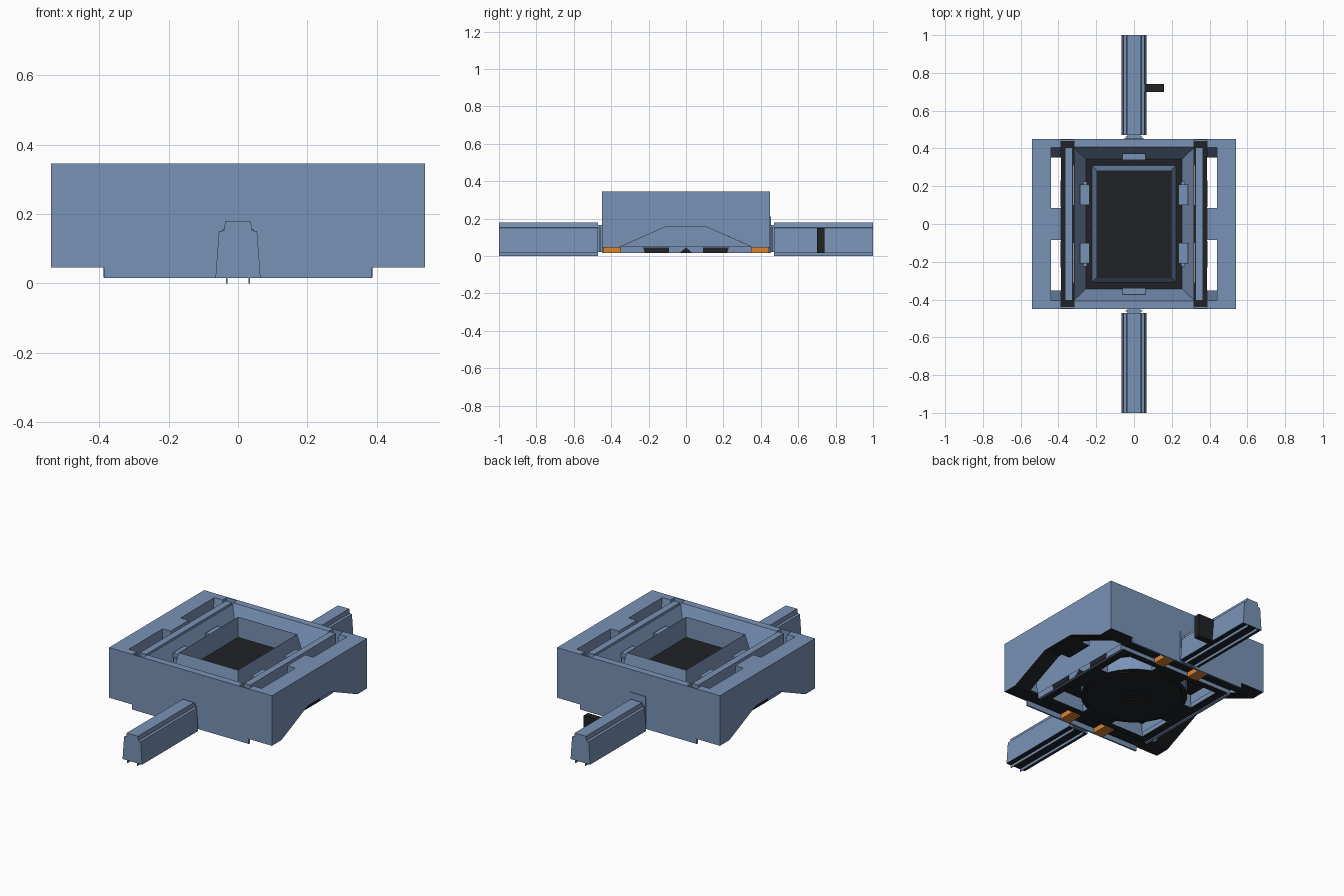
import bpy, bmesh, math

if "Cube" in bpy.data.objects:
    bpy.data.objects.remove(bpy.data.objects["Cube"])


def material(name, col):
    m = bpy.data.materials.new(name)
    m.diffuse_color = (*col, 1)
    m.use_nodes = True
    m.node_tree.nodes["Principled BSDF"].inputs["Base Color"].default_value = m.diffuse_color
    return m


BLUE = material("blue_grey", (0.19, 0.29, 0.47))
BLACK = material("black", (0.015, 0.016, 0.019))
ORANGE = material("orange", (0.7, 0.23, 0.03))


def loft(name, rings, mat=BLUE):
    """Closed solid through rings with equal point counts."""
    bm = bmesh.new()
    vs = [[bm.verts.new(p) for p in r] for r in rings]
    n = len(vs[0])
    for a, b in zip(vs, vs[1:]):
        for i in range(n):
            bm.faces.new((a[i], a[(i + 1) % n], b[(i + 1) % n], b[i]))
    bm.faces.new(vs[0][::-1])
    bm.faces.new(vs[-1])
    bmesh.ops.recalc_face_normals(bm, faces=bm.faces)
    me = bpy.data.meshes.new(name)
    bm.to_mesh(me)
    bm.free()
    ob = bpy.data.objects.new(name, me)
    me.materials.append(mat)
    bpy.context.collection.objects.link(ob)
    return ob


def rect(x, y, z):
    return [(x[0], y[0], z), (x[1], y[0], z), (x[1], y[1], z), (x[0], y[1], z)]


def box(name, x, y, z, mat=BLUE):
    return loft(name, [rect(x, y, z[0]), rect(x, y, z[1])], mat)


def frustum(name, x0, y0, z0, x1, y1, z1, mat=BLUE):
    return loft(name, [rect((-x0, x0), (-y0, y0), z0), rect((-x1, x1), (-y1, y1), z1)], mat)


def prism_x(name, pts, x, mat=BLUE):
    return loft(name, [[(a, *p) for p in pts] for a in x], mat)


def disc(name, r, z, n=32, mat=BLACK):
    c = [(r * math.cos(2 * math.pi * i / n), r * math.sin(2 * math.pi * i / n)) for i in range(n)]
    return loft(name, [[(*p, h) for p in c] for h in z], mat)


def span(s, a, b):
    return (min(s * a, s * b), max(s * a, s * b))


def cut(ob, *cutters):
    for c in cutters:
        m = ob.modifiers.new("cut", 'BOOLEAN')
        m.object, m.operation, m.solver = c, 'DIFFERENCE', 'EXACT'
        bpy.context.view_layer.objects.active = ob
        bpy.ops.object.modifier_apply(modifier=m.name)
        bpy.data.objects.remove(c)


def paint(ob, test, mat):
    ob.data.materials.append(mat)
    k = len(ob.data.materials) - 1
    for p in ob.data.polygons:
        if test(p):
            p.material_index = k


# Main housing: funnel opening, rail grooves, side slots and arched sides
body = box("housing", (-.54, .54), (-.45, .45), (.045, .345))
cut(body, frustum("funnel_cut", .255, .345, .2, .3235, .409, .35))
arch = [(-.36, .04), (-.36, .045), (-.11, .155), (.11, .155), (.36, .045), (.36, .04)]
for s in (-1, 1):
    cut(body, box("groove_cut", span(s, .318, .386), (-.444, .444), (.046, .4)))
    cut(body, prism_x("arch_cut", arch, span(s, .386, .6)))
    for t in (-1, 1):
        slot = [(t * .085, .03), (t * .35, .03), (t * .35, .045), (t * .405, .346),
                (t * .405, .4), (t * .085, .4)]
        cut(body, prism_x("slot_cut", slot, span(s, .3855, .44)))


def is_dark(p):
    c = p.center
    flat_floor = p.normal.z > .9 and c.z < .21
    return p.normal.z < -.3 or flat_floor


paint(body, is_dark, BLACK)

# Rails standing in the grooves
for s in (-1, 1):
    box("rail", span(s, .325, .365), (-.405, .405), (.046, .345))

# Central tray with sloped outer walls and black floor
tray = frustum("tray", .222, .31, .2, .196, .281, .342)
cut(tray, box("tray_cut", (-.195, .195), (-.28, .28), (.22, .4)))
paint(tray, lambda p: p.normal.z > .9 and p.center.z < .23, BLACK)

# Clips around the tray
for s in (-1, 1):
    for t in (-1, 1):
        box("clip", span(s, .235, .285), span(t, .1, .21), (.2, .29))
        box("clip_pin", span(s, .25, .27), span(t, .21, .225), (.2, .27))
    box("end_clip", (-.06, .06), span(s, .34, .372), (.2, .28))

# Base plate with corner openings around a central ring
base = box("base_plate", (-.386, .386), (-.35, .35), (.022, .05))
for s in (-1, 1):
    for t in (-1, 1):
        opening = box("opening", span(s, .1, .32), span(t, .1, .31), (0, .1))
        cut(opening, disc("opening_round", .29, (-.1, .2)))
        dup = opening.copy()
        dup.data = opening.data.copy()
        bpy.context.collection.objects.link(dup)
        cut(base, opening)
        cut(body, dup)
paint(base, lambda p: abs(p.normal.z) > .5, BLACK)
paint(body, lambda p: p.normal.z < -.3 or is_dark(p), BLACK)
ring = disc("base_ring", .265, (.015, .03))
cut(ring, disc("ring_cut", .07, (0, .1), 16))

for s in (-1, 1):
    # Lower skirt on all sides, with dark side vents
    box("end_skirt", (-.386, .386), span(s, .44, .45), (.015, .05))
    box("side_skirt", span(s, .37, .386), (-.35, .35), (.015, .05))
    for t in (-1, 1):
        vent = [(t * .09, .046), (t * .23, .046), (t * .22, .016), (t * .09, .016)]
        prism_x("side_vent", vent, span(s, .384, .388), BLACK)
        box("orange_block", span(s, .085, .15), span(t, .35, .44), (.015, .046), ORANGE)
    prism_x("center_vent", [(-.035, .016), (.035, .016), (0, .046)], span(s, .384, .388), BLACK)

# Two long arms with stepped profile, guide fins and end connectors
half = [(.065, .015), (.055, .15), (.041, .152), (.037, .178)]
profile = half + [(-x, z) for x, z in reversed(half)]
for s in (-1, 1):
    arm = loft("arm", [[(x, y, z) for x, z in profile] for y in (s * .47, s)])
    paint(arm, lambda p: p.normal.z < -.5, BLACK)
    for t in (-1, 1):
        box("arm_fin", span(t, .03, .035), span(s, .47, 1), (0, .016))
    box("arm_connector", (-.035, .035), span(s, .45, .471), (.02, .165))
    box("connector_flange", (-.046, .046), span(s, .458, .464), (.02, .155))
box("wall_panel", (-.05, .05), (.45, .455), (.015, .21))

# Black side bracket on the rear arm
box("side_bracket", (.055, .16), (.7, .74), (.015, .15), BLACK)
